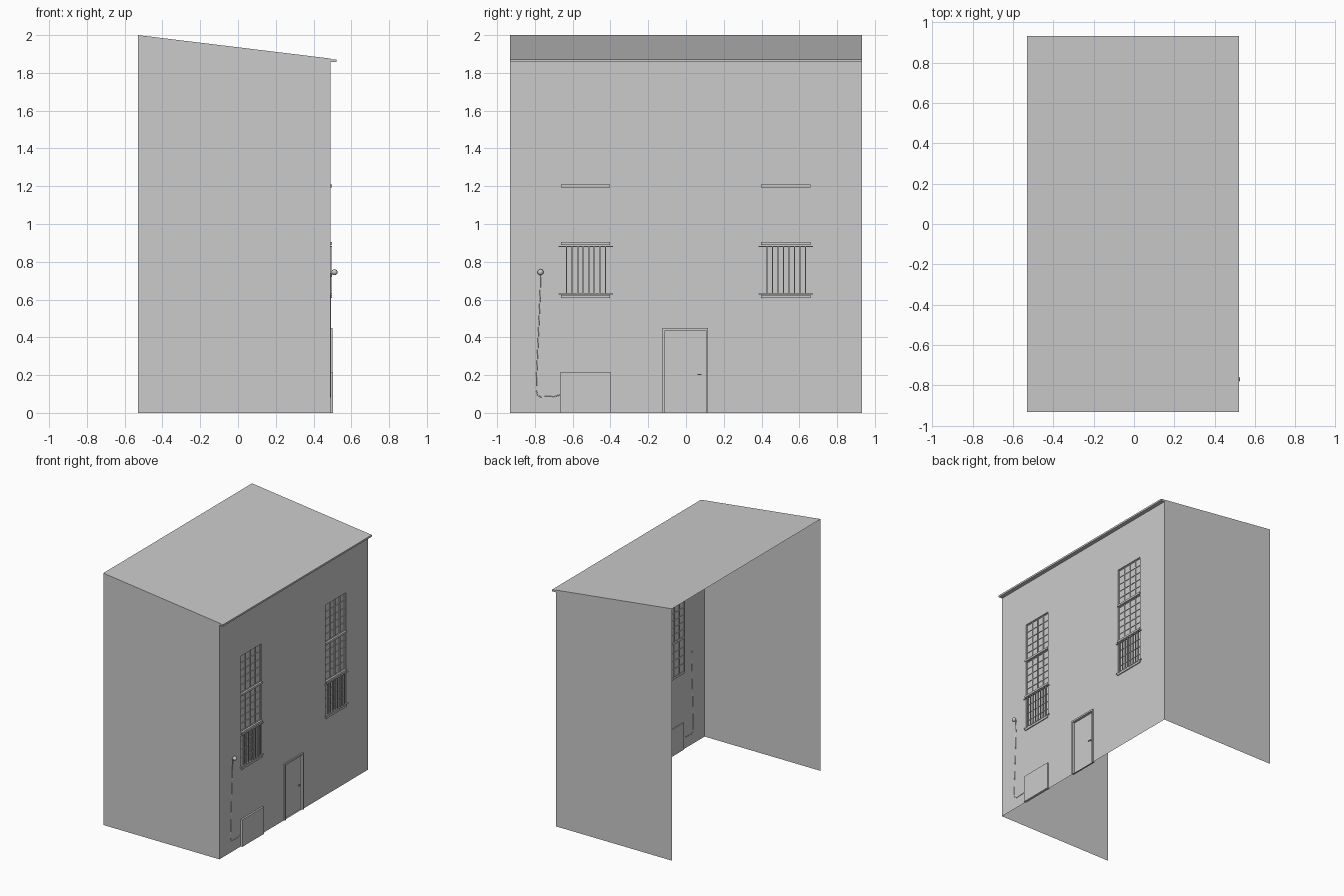
import bpy, bmesh, math
from mathutils import Vector

if "Cube" in bpy.data.objects:
    bpy.data.objects.remove(bpy.data.objects["Cube"])

XB, XF, Y = -0.53, 0.49, 0.933          # open back, facade plane, half width
EAVE = 0.522
roof_z = lambda x: 2.0 - 0.128 * (x - XB) / (EAVE - XB)


def mesh_object(name, faces):
    """Object from a list of faces, each a list of points."""
    bm = bmesh.new()
    for f in faces:
        bm.faces.new([bm.verts.new(p) for p in f])
    bmesh.ops.remove_doubles(bm, verts=bm.verts, dist=1e-5)
    return finish(name, bm)


def finish(name, bm):
    me = bpy.data.meshes.new(name)
    bm.to_mesh(me)
    bm.free()
    ob = bpy.data.objects.new(name, me)
    bpy.context.collection.objects.link(ob)
    return ob


def boxes(name, items):
    """Boxes given as (x0, x1, y0, y1, z0, z1), joined in one object."""
    bm = bmesh.new()
    for x0, x1, y0, y1, z0, z1 in items:
        vs = bmesh.ops.create_cube(bm, size=1)['verts']
        bmesh.ops.scale(bm, vec=(x1 - x0, y1 - y0, z1 - z0), verts=vs)
        bmesh.ops.translate(bm, vec=((x0 + x1) / 2, (y0 + y1) / 2, (z0 + z1) / 2), verts=vs)
    return finish(name, bm)


def tube(name, pts, r):
    cu = bpy.data.curves.new(name, 'CURVE')
    cu.dimensions = '3D'
    cu.bevel_depth, cu.bevel_resolution, cu.use_fill_caps = r, 1, True
    sp = cu.splines.new('POLY')
    sp.points.add(len(pts) - 1)
    for p, c in zip(sp.points, pts):
        p.co = (*c, 1)
    ob = bpy.data.objects.new(name, cu)
    bpy.context.collection.objects.link(ob)
    return ob


# Facade sheet with window and door openings, plus their reveals
WIN = [(-0.66, -0.405), (0.40, 0.655)]
WZ0, WZ1 = 0.615, 1.51
DOOR = (-0.112, 0.106, 0.0, 0.437)
holes = [(a, b, WZ0, WZ1) for a, b in WIN] + [DOOR]
ys = sorted({-Y, Y, *[v for h in holes for v in h[:2]]})
zs = sorted({0.0, roof_z(XF), *[v for h in holes for v in h[2:]]})
faces = []
for y0, y1 in zip(ys, ys[1:]):
    for z0, z1 in zip(zs, zs[1:]):
        cy, cz = (y0 + y1) / 2, (z0 + z1) / 2
        if not any(h[0] < cy < h[1] and h[2] < cz < h[3] for h in holes):
            faces.append([(XF, y0, z0), (XF, y1, z0), (XF, y1, z1), (XF, y0, z1)])
D = XF - 0.012
for a, b, c, d in holes:
    loop = [(a, c), (b, c), (b, d), (a, d)]
    for (p, q), (r, s) in zip(loop, loop[1:] + loop[:1]):
        faces.append([(XF, p, q), (D, p, q), (D, r, s), (XF, r, s)])
mesh_object("facade", faces)

# Side walls and sloping roof, back and bottom left open
for name, y in (("front_wall", -Y), ("back_wall", Y)):
    f = [(XB, y, 0), (XF, y, 0), (XF, y, roof_z(XF)), (XB, y, 2.0)]
    mesh_object(name, [f if y < 0 else f[::-1]])
mesh_object("roof", [[(XB, -Y, 2), (EAVE, -Y, roof_z(EAVE)), (EAVE, Y, roof_z(EAVE)), (XB, Y, 2)]])
boxes("cornice", [(XF, EAVE, -Y, Y, 1.858, 1.872)])

# Windows: panes, glazing bars, sills and balcony railings
for i, (a, b) in enumerate(WIN):
    mesh_object(f"glass_{i}", [[(D, a, WZ0), (D, b, WZ0), (D, b, WZ1), (D, a, WZ1)]])
    bars, t, x0, x1 = [], 0.0025, D - 0.004, D + 0.006
    for z0, z1, rows in ((1.21, 1.51, 5), (0.905, 1.195, 5), (0.625, 0.89, 4)):
        for k in range(5):
            y = a + t + (b - a - 2 * t) * k / 4
            w = t * 2 if (rows == 4 and k == 2) else t
            bars.append((x0, x1, y - w, y + w, z0, z1))
        for k in range(rows + 1):
            z = z0 + t + (z1 - z0 - 2 * t) * k / rows
            bars.append((x0, x1 - 0.001, a, b, z - t, z + t))
    boxes(f"glazing_bars_{i}", bars)
    boxes(f"sills_{i}", [(D, XF + 0.008, a - 0.003, b + 0.003, z - 0.008, z + 0.008)
                         for z in (1.202, 0.897, 0.617)])
    rail = [(XF - 0.001, XF + 0.008, a - 0.015, b + 0.018, z - 0.003, z + 0.003) for z in (0.63, 0.88)]
    for k in range(8):
        y = a + 0.028 + (b - a - 0.05) * k / 7
        rail.append((XF, XF + 0.006, y - 0.003, y + 0.003, 0.63, 0.88))
    boxes(f"railing_{i}", rail)

# Door, surround and handle
a, b, _, top = DOOR
mesh_object("door", [[(D, a, 0), (D, b, 0), (D, b, top), (D, a, top)]])
boxes("door_surround", [(D, XF + 0.009, -0.125, a, 0, 0.45), (D, XF + 0.009, b, 0.117, 0, 0.45),
                        (D, XF + 0.009, a, b, top, 0.45)])
boxes("door_handle", [(D, XF + 0.002, 0.077, 0.083, 0.20, 0.206),
                      (XF - 0.002, XF + 0.002, 0.06, 0.083, 0.20, 0.206)])

# Low cellar hatch
boxes("cellar_hatch", [(XF - 0.006, XF + 0.014, -0.666, -0.396, 0, 0.215)])

# Wall lamp and its half sunken cable
bm = bmesh.new()
vs = bmesh.ops.create_uvsphere(bm, u_segments=12, v_segments=8, radius=0.016)['verts']
bmesh.ops.translate(bm, vec=(XF + 0.021, -0.77, 0.745), verts=vs)
lamp = finish("lamp_head", bm)
lamp.data.shade_smooth()
tube("lamp_arm", [(XF - 0.008, -0.77, 0.735), (XF + 0.02, -0.77, 0.74)], 0.005)
tube("lamp_cable", [(XF + 0.004, -0.77, 0.735), (XF + 0.001, -0.772, 0.64), (XF, -0.776, 0.54),
                    (XF, -0.792, 0.18), (XF, -0.793, 0.12), (XF, -0.785, 0.092), (XF, -0.77, 0.085),
                    (XF, -0.70, 0.087), (XF, -0.66, 0.096)], 0.0028)
